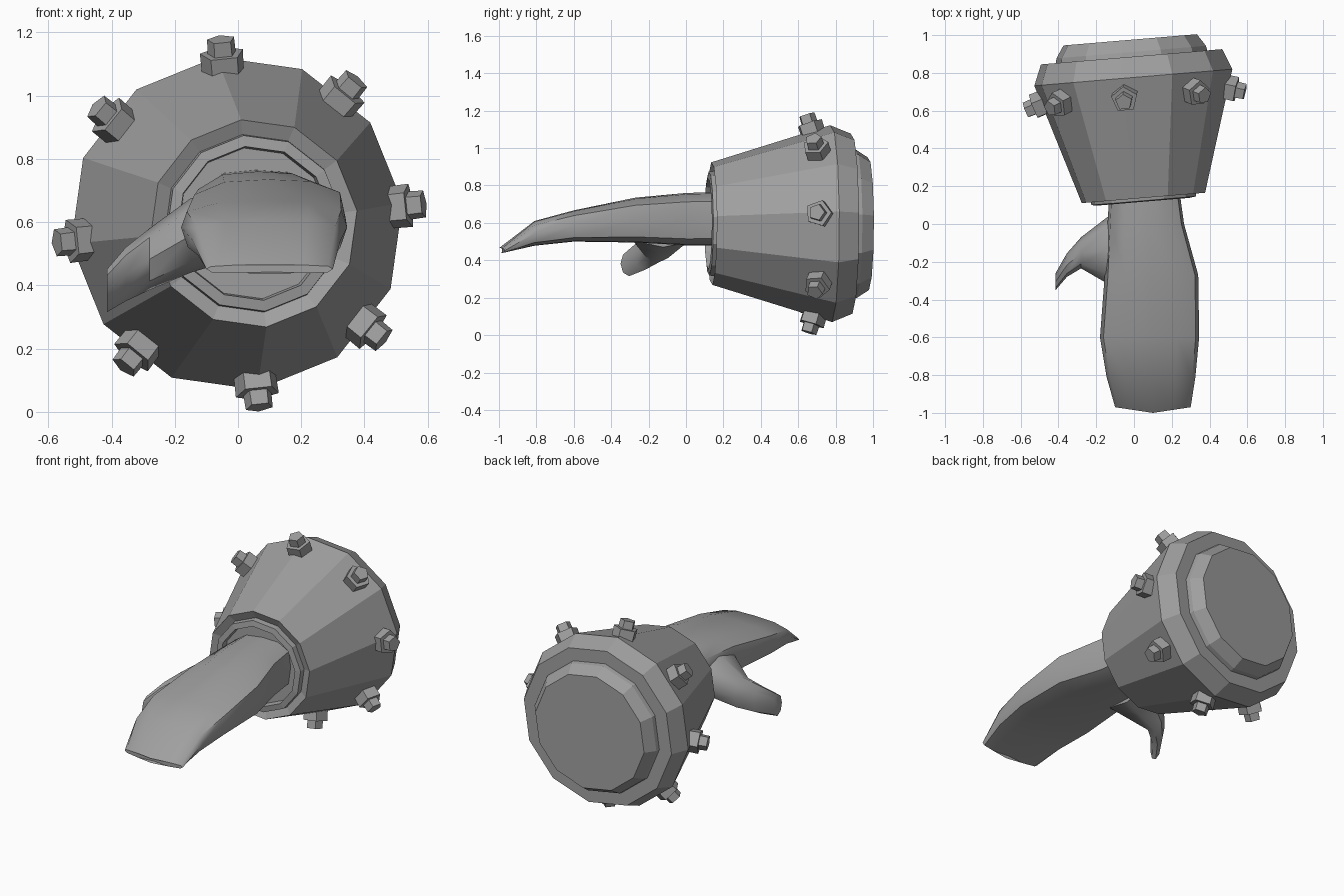
import bpy, bmesh, math
from mathutils import Matrix, Vector

if "Cube" in bpy.data.objects:
    bpy.data.objects.remove(bpy.data.objects["Cube"])

grey = bpy.data.materials.new("mid grey")
grey.diffuse_color = (0.35, 0.35, 0.35, 1)
grey.use_nodes = True
grey.node_tree.nodes["Principled BSDF"].inputs["Base Color"].default_value = grey.diffuse_color


def finish(name, bm, smooth=False):
    bmesh.ops.recalc_face_normals(bm, faces=bm.faces)
    mesh = bpy.data.meshes.new(name)
    bm.to_mesh(mesh)
    bm.free()
    mesh.materials.append(grey)
    obj = bpy.data.objects.new(name, mesh)
    bpy.context.collection.objects.link(obj)
    if smooth:
        bpy.context.view_layer.objects.active = obj
        obj.select_set(True)
        bpy.ops.object.shade_smooth_by_angle(angle=math.radians(50))
        obj.select_set(False)
    return obj


def loft(bm, rings):
    """Skin closed rings of points and cap both ends."""
    loops = [[bm.verts.new(p) for p in ring] for ring in rings]
    n = len(loops[0])
    for a, b in zip(loops, loops[1:]):
        for i in range(n):
            j = (i + 1) % n
            bm.faces.new((a[i], a[j], b[j], b[i]))
    bm.faces.new(loops[0])
    bm.faces.new(loops[-1])


def circle(r, h, n, start):
    return [Vector((r * math.cos(start + math.tau * i / n),
                    r * math.sin(start + math.tau * i / n), h)) for i in range(n)]


# Cuff frame: local z runs to the back, local y is up
TILT = math.radians(4.8)
back = Vector((-math.sin(TILT), math.cos(TILT), 0))
side = Vector((math.cos(TILT), math.sin(TILT), 0))
up = Vector((0, 0, 1))
frame = Matrix((side, up, back)).transposed().to_4x4()
frame.translation = (0.05, 0.138, 0.596)

# Flared cuff: twelve-sided profile of (radius, distance back)
profile = [(0.24, 0.02), (0.245, -0.02), (0.28, -0.015), (0.283, 0.02), (0.33, 0.0),
           (0.53, 0.64), (0.485, 0.75), (0.405, 0.75), (0.40, 0.775), (0.357, 0.84)]
bm = bmesh.new()
loft(bm, [circle(r, s, 12, math.radians(7)) for r, s in profile])
bm.transform(frame)
finish("cuff", bm)

# Eight five-sided bolts standing square to the cone
slope = math.atan2(0.20, 0.64)
for k in range(8):
    a = math.radians(96 + 45 * k)
    radial = Vector((math.cos(a), math.sin(a), 0))
    along = Vector((0, 0, 1))
    normal = radial * math.cos(slope) - along * math.sin(slope)
    tangent = along.cross(radial)
    third = normal.cross(tangent)
    place = Matrix((tangent, third, normal)).transposed().to_4x4()
    place.translation = radial * 0.497 + along * 0.54
    bm = bmesh.new()
    start = math.pi / 2
    loft(bm, [circle(0.070, -0.03, 5, start), circle(0.072, 0.045, 5, start),
              circle(0.047, 0.045, 5, start), circle(0.045, 0.092, 5, start)])
    bm.transform(frame @ place)
    finish("bolt_%d" % (k + 1), bm)

# Mitten palm: sections of (y, left, right, top, bottom)
sections = [(0.18, -0.13, 0.24, 0.765, 0.480), (0.0, -0.14, 0.265, 0.76, 0.480),
            (-0.27, -0.155, 0.34, 0.735, 0.495), (-0.60, -0.18, 0.345, 0.667, 0.50),
            (-0.81, -0.145, 0.325, 0.61, 0.478), (-0.97, -0.10, 0.30, 0.465, 0.438)]
outline = [(0, 1), (0.55, 0.95), (0.93, 0.66), (1, 0), (0.92, -0.75), (0.55, -0.97),
           (0, -1), (-0.55, -0.97), (-0.92, -0.75), (-1, 0), (-0.93, 0.6), (-0.55, 0.93)]
rings = []
for y, x0, x1, zt, zb in sections:
    bow = 0.03 if y < -0.9 else 0
    rings.append([((x0 + x1) / 2 + u * (x1 - x0) / 2, y - bow * (1 - abs(u)),
                   (zt + zb) / 2 + v * (zt - zb) / 2) for u, v in outline])
bm = bmesh.new()
loft(bm, rings)
finish("mitten_palm", bm, True)

# Thumb: sections of (x, front y, back y, bottom z, top z)
sections = [(-0.05, -0.34, 0.10, 0.47, 0.69), (-0.15, -0.31, 0.03, 0.44, 0.675),
            (-0.28, -0.235, -0.07, 0.385, 0.58), (-0.355, -0.28, -0.155, 0.35, 0.52),
            (-0.415, -0.35, -0.26, 0.315, 0.45)]
rings = []
for x, y0, y1, z0, z1 in sections:
    rings.append([(x, (y0 + y1) / 2 + (y1 - y0) / 2 * math.cos(math.tau * i / 8),
                   (z0 + z1) / 2 + (z1 - z0) / 2 * math.sin(math.tau * i / 8))
                  for i in range(8)])
bm = bmesh.new()
loft(bm, rings)
finish("thumb", bm, True)
